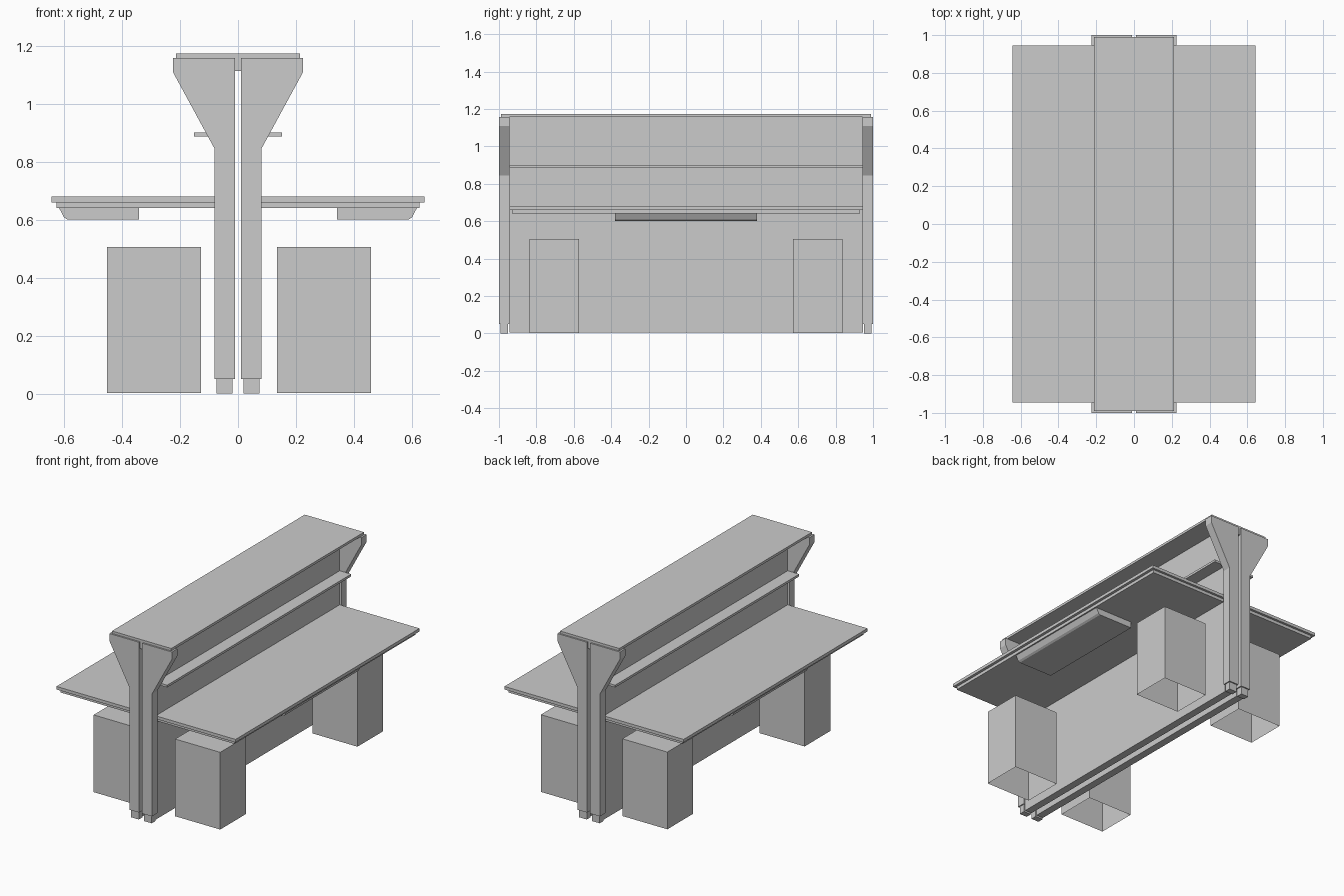
import bpy
import bmesh

cube = bpy.data.objects.get("Cube")
if cube:
    bpy.data.objects.remove(cube, do_unlink=True)

grey = bpy.data.materials.new("plain grey")
grey.use_nodes = True
GREY = (0.6, 0.6, 0.6, 1)
grey.diffuse_color = GREY
grey.node_tree.nodes["Principled BSDF"].inputs["Base Color"].default_value = GREY


def prism(name, outline, y0, y1, open_bottom=False):
    """Extrude an x-z outline from y0 to y1."""
    bm = bmesh.new()
    face = bm.faces.new([bm.verts.new((x, y0, z)) for x, z in outline])
    ext = bmesh.ops.extrude_face_region(bm, geom=[face])["geom"]
    moved = [v for v in ext if isinstance(v, bmesh.types.BMVert)]
    bmesh.ops.translate(bm, verts=moved, vec=(0, y1 - y0, 0))
    bmesh.ops.recalc_face_normals(bm, faces=bm.faces)
    if open_bottom:
        low = [f for f in bm.faces if f.normal.z < -0.9]
        bmesh.ops.delete(bm, geom=low, context="FACES")
    mesh = bpy.data.meshes.new(name)
    bm.to_mesh(mesh)
    bm.free()
    mesh.materials.append(grey)
    obj = bpy.data.objects.new(name, mesh)
    bpy.context.collection.objects.link(obj)
    return obj


def box(name, x0, x1, y0, y1, z0, z1, **kw):
    return prism(name, [(x0, z0), (x1, z0), (x1, z1), (x0, z1)], y0, y1, **kw)


# Half profile of the flared end posts, and of the tray under the desk
post = [(0.011, 0.05), (0.081, 0.05), (0.081, 0.845), (0.225, 1.11),
        (0.225, 1.157), (0.011, 1.157)]
tray = [(0.342, 0.6), (0.588, 0.6), (0.6, 0.608), (0.617, 0.64), (0.342, 0.64)]

for side, s in (("left", 1), ("right", -1)):
    def flip(points):
        return [(s * x, z) for x, z in points]

    # Central divider, desk, shelf and tray of this side
    box(side + "_divider_panel", s * 0.02, s * 0.07, -0.945, 0.945, 0.005, 1.157)
    box(side + "_desktop", s * 0.07, s * 0.644, -0.945, 0.945, 0.66, 0.68)
    box(side + "_desk_underlayer", s * 0.07, s * 0.626, -0.93, 0.93, 0.64, 0.66)
    box(side + "_shelf", s * 0.07, s * 0.152, -0.945, 0.945, 0.886, 0.901)
    prism(side + "_tray", flip(tray), -0.38, 0.38)

    for end, e in (("front", -1), ("back", 1)):
        prism(f"{side}_{end}_post", flip(post), e * 0.945, e * 1.0)
        box(f"{side}_{end}_foot", s * 0.019, s * 0.074, e * 0.952, e * 0.992, 0, 0.05)
        # Pedestals are open underneath and sit slightly towards the left
        centre = s * 0.293 + 0.003
        box(f"{side}_{end}_pedestal", centre - 0.162, centre + 0.162,
            e * 0.573, e * 0.837, 0.003, 0.505, open_bottom=True)

# Top cover and the spacer rail joining the two halves
box("top_cover", -0.213, 0.213, -0.99, 0.99, 1.157, 1.173)
box("spacer_rail", -0.02, 0.02, -0.99, 0.99, 1.113, 1.157)
